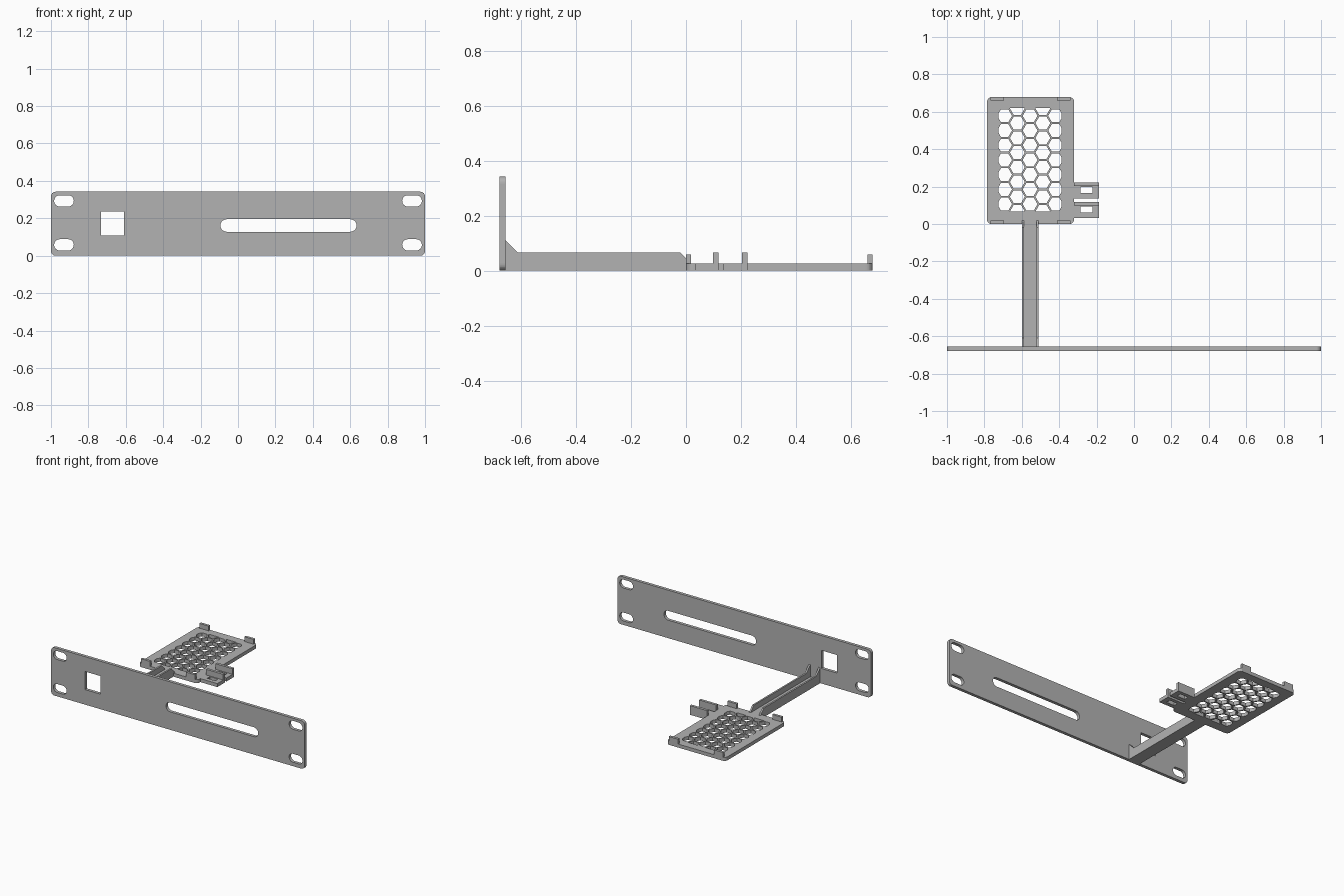
import bpy
from math import cos, sin, pi, radians
from mathutils import Matrix

if "Cube" in bpy.data.objects:
    bpy.data.objects.remove(bpy.data.objects["Cube"])

grey = bpy.data.materials.new("matte grey")
grey.use_nodes = True
colour = (0.45, 0.45, 0.45, 1)
grey.diffuse_color = colour
grey.node_tree.nodes["Principled BSDF"].inputs["Base Color"].default_value = colour

# Local drawing planes for extruded outlines
FLAT = Matrix.Identity(4)                                  # drawn in x, y
UPRIGHT = Matrix.Rotation(radians(90), 4, "X")             # drawn in x, z
SIDEWAYS = Matrix(((0, 0, 1, 0), (1, 0, 0, 0), (0, 1, 0, 0), (0, 0, 0, 1)))  # y, z


def extrude(name, outlines, thickness, plane, centre):
    """Solid plate: first outline is the rim, the others are holes."""
    curve = bpy.data.curves.new(name, "CURVE")
    curve.dimensions = "2D"
    curve.fill_mode = "BOTH"
    curve.extrude = thickness / 2
    for pts in outlines:
        spline = curve.splines.new("POLY")
        spline.points.add(len(pts) - 1)
        for p, (u, v) in zip(spline.points, pts):
            p.co = (u, v, 0, 1)
        spline.use_cyclic_u = True
    temp = bpy.data.objects.new(name + "_outline", curve)
    bpy.context.collection.objects.link(temp)
    bpy.context.view_layer.update()
    graph = bpy.context.evaluated_depsgraph_get()
    mesh = bpy.data.meshes.new_from_object(temp.evaluated_get(graph))
    bpy.data.objects.remove(temp)
    mesh.transform(Matrix.Translation(centre) @ plane)
    mesh.materials.clear()
    mesh.materials.append(grey)
    for f in mesh.polygons:
        f.use_smooth = False
        f.material_index = 0
    obj = bpy.data.objects.new(name, mesh)
    bpy.context.collection.objects.link(obj)
    return obj


def rect(x0, x1, y0, y1, r=0, steps=6):
    if not r:
        return [(x0, y0), (x1, y0), (x1, y1), (x0, y1)]
    corners = [(x1 - r, y1 - r), (x0 + r, y1 - r), (x0 + r, y0 + r), (x1 - r, y0 + r)]
    return [(cx + r * cos((q + i / steps) * pi / 2), cy + r * sin((q + i / steps) * pi / 2))
            for q, (cx, cy) in enumerate(corners) for i in range(steps + 1)]


def box(name, x0, x1, y0, y1, z0, z1):
    return extrude(name, [rect(x0, x1, y0, y1)], z1 - z0, FLAT, (0, 0, (z0 + z1) / 2))


def clip(pts, axis, limit, sign):
    """Keep the part of a polygon where sign * (coordinate - limit) <= 0."""
    out = []
    for a, b in zip(pts, pts[1:] + pts[:1]):
        da, db = sign * (a[axis] - limit), sign * (b[axis] - limit)
        if da <= 0:
            out.append(a)
        if da * db < 0:
            t = da / (da - db)
            out.append((a[0] + t * (b[0] - a[0]), a[1] + t * (b[1] - a[1])))
    return out


# Front rack panel with mounting slots, square port and long slot
holes = [rect(-0.733, -0.61, 0.107, 0.236), rect(-0.094, 0.634, 0.128, 0.195, 0.0332)]
for x in (-0.983, 0.878):
    for z in (0.028, 0.263):
        holes.append(rect(x, x + 0.105, z, z + 0.06, 0.0295))
extrude("front_panel", [rect(-1, 1, 0, 0.342, 0.025)] + holes, 0.022, UPRIGHT, (0, -0.667, 0))

# Tray with honeycomb vents trimmed to a rectangular field
CX, CY, PITCH = -0.5555, 0.3425, 0.0787
radius = (PITCH - 0.01) / 3 ** 0.5
field = ((0, -0.725, -1), (0, -0.388, 1), (1, 0.067, -1), (1, 0.62, 1))
vents = []
for col in range(-2, 3):
    offset = 0.5 * (col % 2)
    for row in range(-4, 4):
        y = CY + (row + offset) * PITCH
        if not offset and row == -4:
            continue
        x = CX + col * PITCH * 0.866
        cell = [(x + radius * cos(k * pi / 3), y + radius * sin(k * pi / 3)) for k in range(6)]
        for axis, limit, sign in field:
            cell = clip(cell, axis, limit, sign)
        if len(cell) > 2:
            vents.append(cell)
extrude("tray", [rect(-0.786, -0.32, 0, 0.678, 0.025)] + vents, 0.025, FLAT, (0, 0, 0.0125))

# Retaining tabs at the tray ends
for end, y in (("front", 0), ("back", 0.66)):
    for side, x in (("right", -0.767), ("left", -0.412)):
        box(f"tray_tab_{end}_{side}", x, x + 0.073, y, y + 0.018, 0, 0.059)

# Channel arm joining panel and tray
box("arm_floor", -0.6, -0.51, -0.657, 0.002, 0, 0.025)
profile = [(-0.657, 0), (0.018, 0), (0.018, 0.026), (-0.02, 0.065), (-0.61, 0.065), (-0.657, 0.112)]
for side, x in (("right", -0.594), ("left", -0.516)):
    extrude(f"arm_wall_{side}", [profile], 0.012, SIDEWAYS, (x, 0, 0))

# Cable tie brackets on the tray's left edge
for end, y in (("front", 0.032), ("back", 0.137)):
    slot = rect(-0.286, -0.222, y + 0.029, y + 0.061)
    extrude(f"tie_plate_{end}", [rect(-0.322, -0.186, y, y + 0.086), slot], 0.025, FLAT, (0, 0, 0.0125))
    box(f"tie_wall_{end}", -0.32, -0.186, y + 0.067, y + 0.086, 0.02, 0.065)
